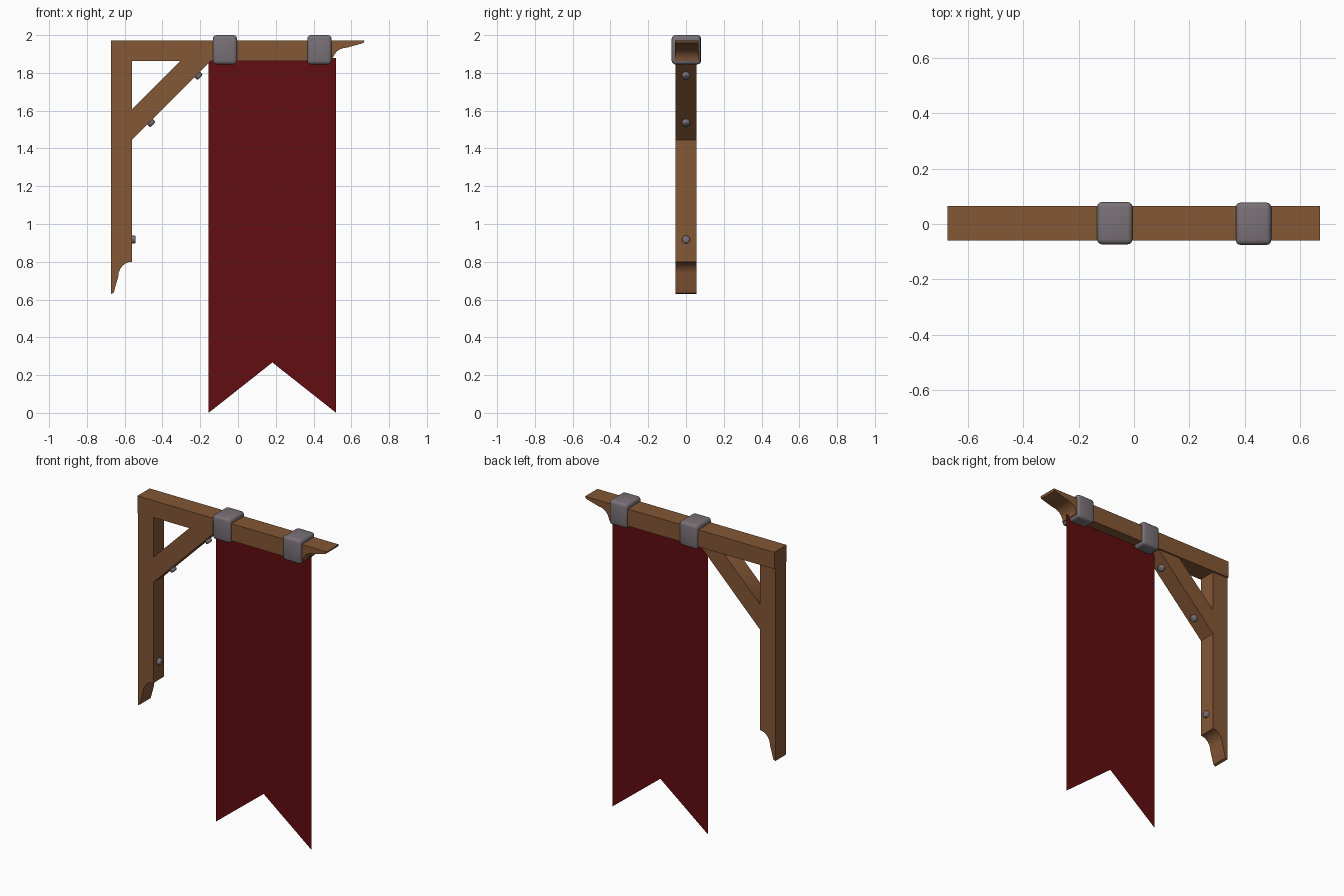
import bpy, bmesh, math
from mathutils import Vector

if "Cube" in bpy.data.objects:
    bpy.data.objects.remove(bpy.data.objects["Cube"])


def material(name, rgb):
    m = bpy.data.materials.new(name)
    m.diffuse_color = (*rgb, 1)
    m.use_nodes = True
    m.node_tree.nodes["Principled BSDF"].inputs["Base Color"].default_value = m.diffuse_color
    return m


WOOD = material("brown wood", (0.23, 0.095, 0.036))
IRON = material("grey iron", (0.19, 0.165, 0.185))
CLOTH = material("dark red cloth", (0.12, 0.004, 0.005))


def finish(name, bm, mat, smooth=False):
    bmesh.ops.recalc_face_normals(bm, faces=bm.faces)
    me = bpy.data.meshes.new(name)
    bm.to_mesh(me)
    bm.free()
    me.materials.append(mat)
    ob = bpy.data.objects.new(name, me)
    bpy.context.collection.objects.link(ob)
    if smooth:
        bpy.ops.object.select_all(action='DESELECT')
        ob.select_set(True)
        bpy.context.view_layer.objects.active = ob
        bpy.ops.object.shade_smooth_by_angle(angle=math.radians(50))
    return ob


def plank(name, profile, y0, y1):
    """Extrude an x/z outline between two depths."""
    bm = bmesh.new()
    f = bm.faces.new([bm.verts.new((x, y0, z)) for x, z in profile])
    ext = bmesh.ops.extrude_face_region(bm, geom=[f])
    bmesh.ops.translate(bm, vec=(0, y1 - y0, 0),
                        verts=[v for v in ext["geom"] if isinstance(v, bmesh.types.BMVert)])
    return finish(name, bm, WOOD, True)


# Carved tip: (distance along timber from the tip, depth from the outer edge)
TIP = [(0, 0), (0.006, 0.014), (0.092, 0.038)]
TIP += [(0.092 + 0.078 * math.sin(a), 0.110 - 0.072 * math.cos(a))
        for a in [math.radians(15 * i) for i in range(1, 7)]]

# Beam and post share the carved tip
beam = [(-0.672, 1.864), (-0.672, 1.972)] + [(0.670 - d, 1.972 - w) for d, w in TIP]
plank("beam", beam, -0.059, 0.065)
post = [(-0.562, 1.866), (-0.672, 1.866)] + [(-0.672 + w, 0.63 + d) for d, w in TIP]
plank("post", post, -0.055, 0.055)

# Diagonal brace, its ends cut flush with post and beam
plank("brace", [(-0.564, 1.443), (-0.564, 1.604), (-0.302, 1.866), (-0.141, 1.866)],
      -0.055, 0.055)

# Iron clamps around the beam
for name, x, y in (("inner_clamp", -0.069, 0.003), ("outer_clamp", 0.431, 0.001)):
    bm = bmesh.new()
    bmesh.ops.create_cube(bm, size=1)
    for v in bm.verts:
        v.co = Vector((v.co.x * 0.128 + x, v.co.y * 0.153 + y, v.co.z * 0.155 + 1.9225))
    bmesh.ops.bevel(bm, geom=bm.edges[:], offset=0.018, segments=3, profile=0.5,
                    affect='EDGES')
    finish(name, bm, IRON, True)

# Bolt heads on post and brace
for i, (x, z, d) in enumerate([(-0.562, 0.918, (1, 0, 0)),
                               (-0.465, 1.540, (1, 0, -1)),
                               (-0.215, 1.790, (1, 0, -1))]):
    bm = bmesh.new()
    bmesh.ops.create_cone(bm, cap_ends=True, segments=12, radius1=0.021, radius2=0.021,
                          depth=0.04)
    rim = [e for e in bm.edges if all(v.co.z > 0 for v in e.verts)]
    bmesh.ops.bevel(bm, geom=rim, offset=0.007, segments=2, profile=0.5, affect='EDGES')
    axis = Vector(d).normalized()
    bm.transform(axis.to_track_quat('Z', 'Y').to_matrix().to_4x4())
    bmesh.ops.translate(bm, vec=Vector((x, 0, z)), verts=bm.verts)
    finish("bolt_%d" % (i + 1), bm, IRON, True)

# Swallow-tailed banner, a single sheet
bm = bmesh.new()
pts = [(-0.156, 1.88), (-0.156, 0.0), (0.182, 0.267), (0.52, 0.0), (0.52, 1.88), (0.182, 1.88)]
v = [bm.verts.new((x, 0, z)) for x, z in pts]
bm.faces.new((v[0], v[1], v[2], v[5]))
bm.faces.new((v[5], v[2], v[3], v[4]))
finish("banner", bm, CLOTH)
